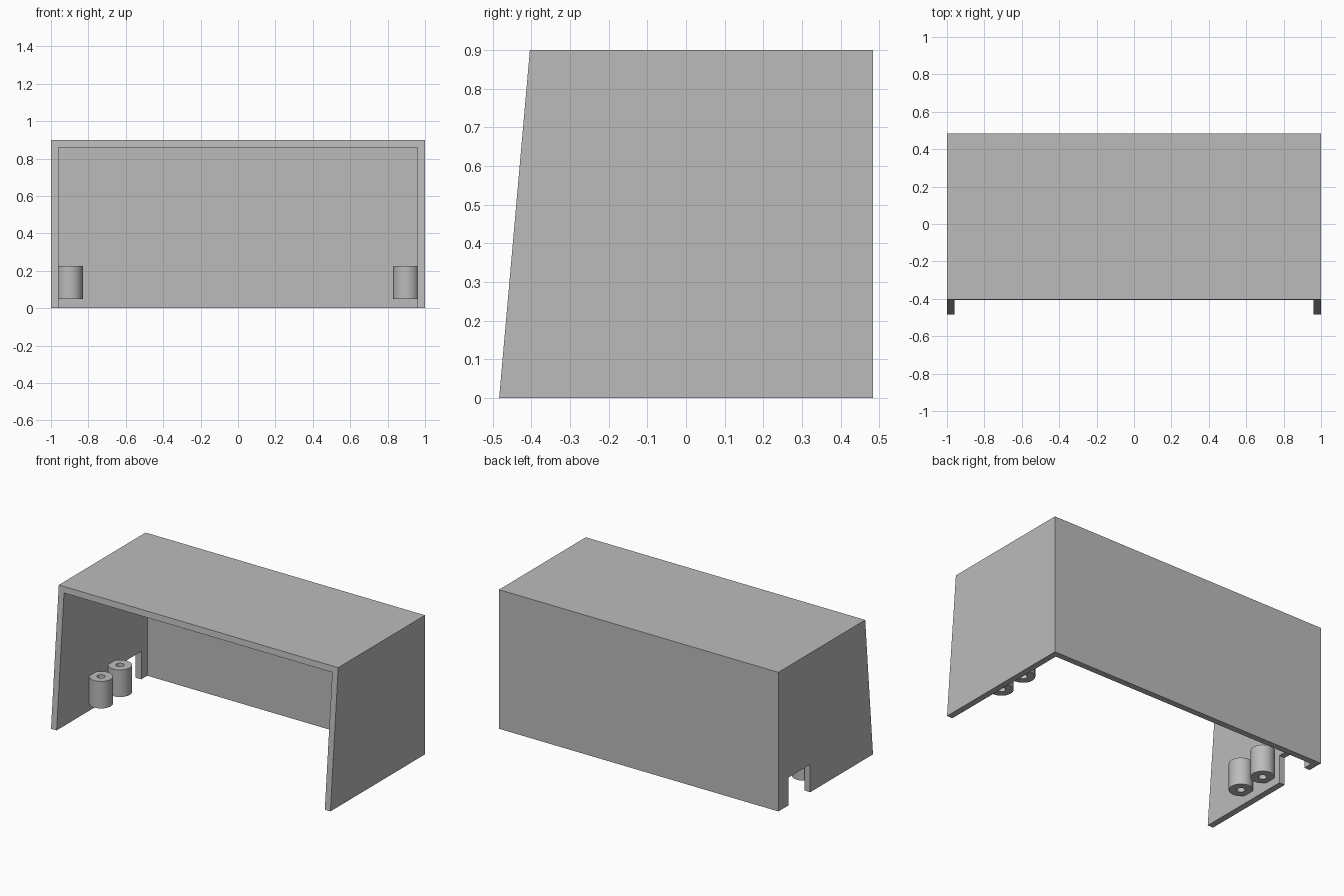
import bpy, bmesh
from math import cos, sin, tau, radians

cube = bpy.data.objects.get("Cube")
if cube:
    bpy.data.objects.remove(cube, do_unlink=True)

WIDTH, DEPTH, HEIGHT, WALL = 1.0, 0.4835, 0.9, 0.04   # half width, half depth
INNER = WIDTH - WALL

grey = bpy.data.materials.new("plain grey")
grey.use_nodes = True
grey.diffuse_color = (0.5, 0.5, 0.5, 1)
grey.node_tree.nodes["Principled BSDF"].inputs["Base Color"].default_value = (0.5, 0.5, 0.5, 1)


def finish(name, bm):
    bmesh.ops.recalc_face_normals(bm, faces=bm.faces)
    mesh = bpy.data.meshes.new(name)
    bm.to_mesh(mesh)
    bm.free()
    mesh.materials.append(grey)
    obj = bpy.data.objects.new(name, mesh)
    bpy.context.collection.objects.link(obj)
    return obj


def extrude_side_profile(name, points, x0, x1):
    """Extrude a (y, z) outline along x."""
    bm = bmesh.new()
    face = bm.faces.new([bm.verts.new((x0, y, z)) for y, z in points])
    new = bmesh.ops.extrude_face_region(bm, geom=[face])["geom"]
    verts = [v for v in new if isinstance(v, bmesh.types.BMVert)]
    bmesh.ops.translate(bm, verts=verts, vec=(x1 - x0, 0, 0))
    return finish(name, bm)


def activate(obj):
    bpy.ops.object.select_all(action="DESELECT")
    obj.select_set(True)
    bpy.context.view_layer.objects.active = obj


def rectangle(y0, y1, z0, z1):
    return [(y0, z0), (y1, z0), (y1, z1), (y0, z1)]


def cut(obj, cutter):
    cutter.hide_render = True
    mod = obj.modifiers.new("cut", "BOOLEAN")
    mod.operation, mod.solver, mod.object = "DIFFERENCE", "EXACT", cutter
    activate(obj)
    bpy.ops.object.modifier_apply(modifier=mod.name)
    bpy.data.objects.remove(cutter, do_unlink=True)


# Hood shell with a sloping open front and open bottom
hood = extrude_side_profile(
    "hood_shell",
    [(-DEPTH, 0), (DEPTH, 0), (DEPTH, HEIGHT), (-0.404, HEIGHT)], -WIDTH, WIDTH)
cut(hood, extrude_side_profile(
    "hollow_cutter", rectangle(-1, DEPTH - WALL, -1, HEIGHT - WALL), -INNER, INNER))

# Cable notch in one side wall
cut(hood, extrude_side_profile(
    "notch_cutter", rectangle(0.158, 0.382, -1, 0.18), -1.2, -0.93))


def screw_post(name, side, y):
    """Hollow round post, flattened where it meets the wall."""
    n, radius, hole, offset = 64, 0.07, 0.024, 0.06
    bm = bmesh.new()
    rings = []
    for r, z in ((radius, 0.05), (radius, 0.225), (hole, 0.225), (hole, 0.05)):
        ring = []
        for i in range(n):
            a = tau * i / n
            x = max(r * cos(a), -offset)
            ring.append(bm.verts.new((side * (x + offset - INNER), y + r * sin(a), z)))
        rings.append(ring)
    for k in range(4):
        a, b = rings[k], rings[(k + 1) % 4]
        for i in range(n):
            j = (i + 1) % n
            bm.faces.new((a[i], a[j], b[j], b[i]))
    post = finish(name, bm)
    activate(post)
    bpy.ops.object.shade_smooth_by_angle(angle=radians(25))


# Two posts on each side wall
for side, label in ((1, "right"), (-1, "left")):
    for y, place in ((-0.115, "front"), (0.079, "back")):
        screw_post(f"{label}_{place}_screw_post", side, y)
